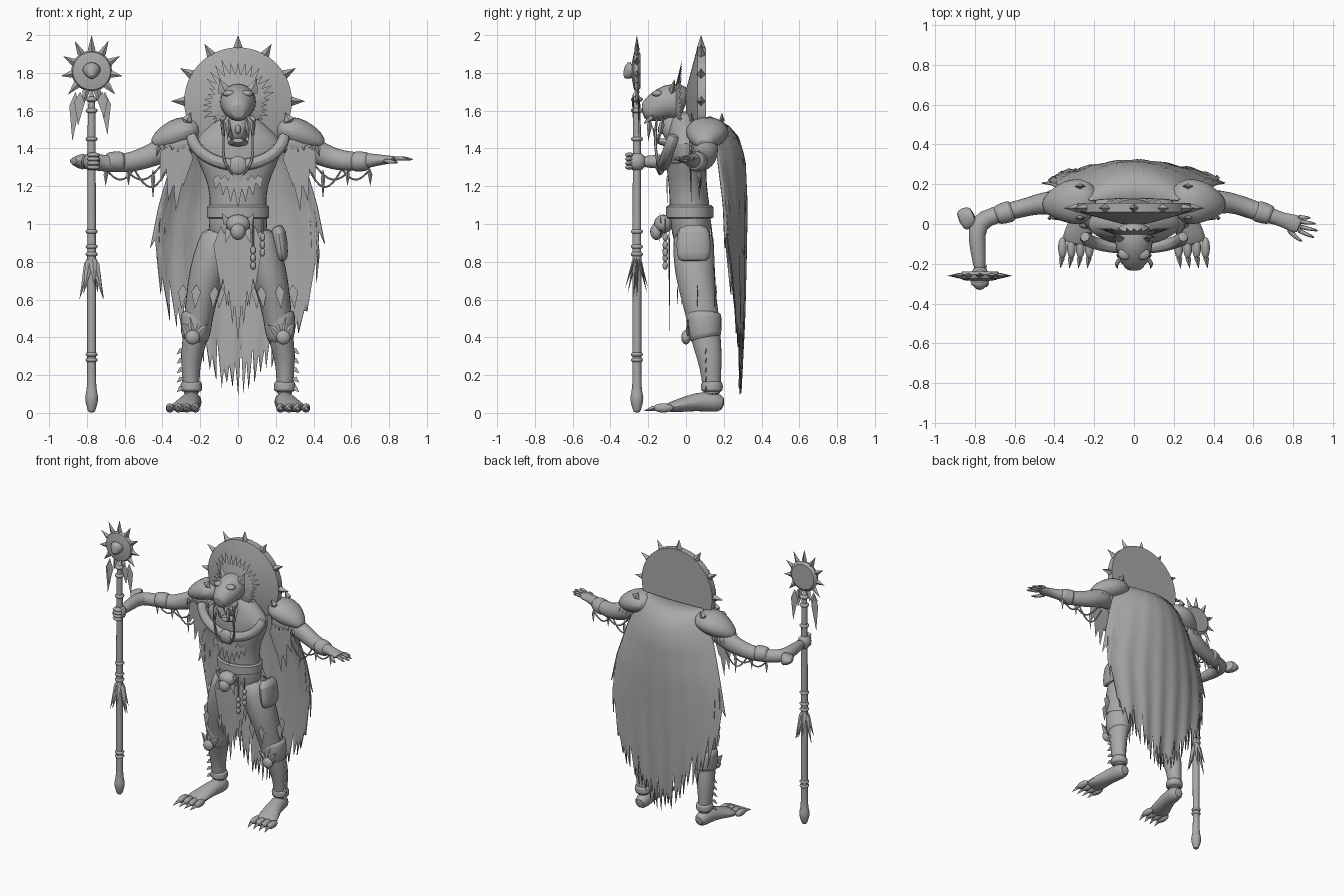
import bpy, bmesh, math, random
from mathutils import Vector, Matrix

random.seed(4)
if "Cube" in bpy.data.objects:
    bpy.data.objects.remove(bpy.data.objects["Cube"])

grey = bpy.data.materials.new("stone grey")
grey.use_nodes = True
tone = (.4, .4, .4, 1)
grey.diffuse_color = tone
grey.node_tree.nodes["Principled BSDF"].inputs["Base Color"].default_value = tone
UP, FRONT = Vector((0, 0, 1)), Vector((0, 1, 0))
parts = []


def finish(name, bm, smooth=0):
    bmesh.ops.recalc_face_normals(bm, faces=bm.faces)
    mesh = bpy.data.meshes.new(name)
    bm.to_mesh(mesh)
    bm.free()
    mesh.materials.append(grey)
    obj = bpy.data.objects.new(name, mesh)
    bpy.context.collection.objects.link(obj)
    if smooth:
        obj.modifiers.new("round", "SUBSURF").levels = smooth
        obj.modifiers["round"].render_levels = smooth
    parts.append(obj)
    return obj


def loft(name, rings, ref=FRONT, sides=12, side=1, smooth=1):
    """Closed tube through rings of (x, y, z, radius across, radius along ref)."""
    bm = bmesh.new()
    points = [Vector((side * r[0], r[1], r[2])) for r in rings]
    loops = []
    for i, p in enumerate(points):
        along = (points[min(i + 1, len(points) - 1)] - points[max(i - 1, 0)]).normalized()
        across = along.cross(ref).normalized()
        other = across.cross(along)
        wide, deep = rings[i][3], rings[i][-1]
        turns = [math.tau * k / sides for k in range(sides)]
        loops.append([bm.verts.new(p + across * wide * math.cos(t) + other * deep * math.sin(t))
                      for t in turns])
    for low, high in zip(loops, loops[1:]):
        for k in range(sides):
            j = (k + 1) % sides
            bm.faces.new((low[k], low[j], high[j], high[k]))
    bm.faces.new(loops[0])
    bm.faces.new(loops[-1])
    return finish(name, bm, smooth)


def blades(name, items, face=FRONT, thin=.12, side=1):
    """Feathers, fangs and spikes: flattened pointed slivers (base, tip, half width)."""
    bm = bmesh.new()
    for base, tip, width in items:
        a, b = [Vector((side * p[0], p[1], p[2])) for p in (base, tip)]
        flat = (b - a).cross(face).normalized()
        deep = flat.cross(b - a).normalized() * width * thin
        mid = a.lerp(b, .3)
        ring = [bm.verts.new(mid + d) for d in (flat * width, deep, -flat * width, -deep)]
        ends = bm.verts.new(a), bm.verts.new(b)
        for k in range(4):
            for end in ends:
                bm.faces.new((ring[k], ring[(k + 1) % 4], end))
    return finish(name, bm)


def blobs(name, items, side=1):
    """Group of ellipsoids given as (centre, radii)."""
    bm = bmesh.new()
    for (x, y, z), radii in items:
        place = Matrix.Translation((side * x, y, z)) @ Matrix.Diagonal((*radii, 1))
        bmesh.ops.create_uvsphere(bm, u_segments=16, v_segments=10, radius=1, matrix=place)
    return finish(name, bm)


def sag(name, a, b, drop, radius=.005, side=1):
    a, b = Vector(a), Vector(b)
    path = [a.lerp(b, t / 8) - UP * drop * math.sin(math.pi * t / 8) for t in range(9)]
    loft(name, [(*p, radius) for p in path], sides=6, side=side, smooth=0)


def look(table, key):
    """Linear lookup in rows sorted by their first value."""
    for low, high in zip(table, table[1:]):
        if key <= high[0]:
            f = max(0, (key - low[0]) / (high[0] - low[0]))
            return [p + (q - p) * f for p, q in zip(low, high)]
    return table[-1]


# Torso, belt and neck
loft("torso", [(0, .03, .84, .1, .08), (0, .03, .96, .17, .11), (0, .02, 1.08, .15, .11),
               (0, .01, 1.2, .155, .1), (0, 0, 1.32, .21, .11), (0, 0, 1.43, .26, .11),
               (0, 0, 1.51, .16, .09), (0, -.01, 1.6, .07, .07)], sides=16)
loft("belt", [(0, .02, z, .155 + b, .115 + b) for z, b in
              ((1.03, 0), (1.035, .01), (1.09, .01), (1.1, 0))], sides=20, smooth=0)
loft("collar", [(.25 * math.cos(t), -.06 - .06 * math.sin(t), 1.48 - .17 * math.sin(t), .035)
                for t in [math.pi * k / 10 for k in range(11)]], sides=8)
blobs("chest_medallion", [((0, -.135, 1.31), (.05, .025, .05))])
blades("chest_feathers", [((.035 * k, -.1, 1.26), (.04 * k, -.1, 1.08 + .035 * abs(k)), .024)
                          for k in range(-3, 4)])

# Beast buckle
blobs("buckle_head", [((0, -.12, 1), (.065, .05, .05)), ((0, -.155, .96), (.04, .035, .045))])
blades("buckle_points", [((s * x, -.13, .99), (s * x * 1.7, -.14, z), .02)
                         for s in (1, -1) for x, z in ((.05, 1.06), (.04, .9))])

# Legs, knees, feet
for s, word in ((1, "left"), (-1, "right")):
    loft(word + "_leg", [(.09, .04, .97, .09, .11), (.12, .04, .88, .105, .115),
                         (.165, .045, .74, .1, .11), (.195, .07, .6, .085, .095),
                         (.21, .09, .5, .08, .09), (.22, .1, .42, .07, .085),
                         (.25, .125, .3, .06, .07), (.25, .135, .18, .045, .05),
                         (.245, .14, .08, .05, .055)], side=s)
    loft(word + "_foot", [(.24, .205, .045, .035, .035), (.24, .15, .06, .055, .06),
                          (.255, .05, .06, .055, .05), (.28, -.05, .035, .075, .035),
                          (.295, -.11, .025, .08, .022)], ref=UP, side=s)
    toes = [.225 + .045 * k for k in range(4)]
    blobs(word + "_toes", [((x, -.12, .026), (.022, .055, .024)) for x in toes], side=s)
    blades(word + "_claws", [((x, -.15, .03), (x + .01, -.225, .01), .015) for x in toes],
           face=UP, thin=1, side=s)
    loft(word + "_ankle_wrap", [(.247, .137, z, r) for z, r in
                                ((.11, .05), (.12, .062), (.16, .06), (.17, .048))], side=s)
    loft(word + "_knee_wrap", [(.215, .095, .54, .08, .09), (.217, .093, .52, .092, .1),
                               (.225, .1, .4, .08, .092), (.23, .105, .38, .068, .08)], side=s)
    blobs(word + "_knee_boss", [((.24, 0, .4), (.038, .025, .038))], side=s)
    blades(word + "_knee_petals", [((.24, .01, .4), (.235 + .1 * math.sin(a), .01,
                                    .4 + .11 * math.cos(a)), .03)
                                   for a in (-.9, -.35, .2, .75)], thin=.4, side=s)
    blades(word + "_thigh_fringe", [((.19 + .1 * math.cos(a), .06 + .11 * math.sin(a), .68),
                                     (.2 + .1 * math.cos(a), .06 + .11 * math.sin(a), .55), .025)
                                    for a in range(6)], side=s)
    blades(word + "_shin_fringe", [((.29, .11, .14 + .05 * k), (.325, .1, .11 + .05 * k), .014)
                                   for k in range(5)], side=s)

# Loincloth, hip pouch and hanging charms
blades("loincloth", [((.03 * k, -.09, .99), (.03 * k, -.085, .38 + .09 * abs(k)), .04)
                     for k in range(-3, 4)])
blades("rear_cloth", [((.05 * k, .13, 1.03), (.05 * k, .16, .5 + .06 * abs(k)), .05)
                      for k in range(-2, 3)])
loft("hip_pouch", [(.2, .04, .99, .025, .06), (.215, .04, .97, .045, .095),
                   (.23, .04, .83, .04, .095), (.235, .04, .8, .02, .08)])
for x, z in ((.08, .78), (.13, .85)):
    loft("charm_cord", [(x, -.11, 1.03, .005), (x, -.11, z, .005)], sides=6, smooth=0)
    blobs("charm_beads", [((x, -.11, z + .04 * k), (.014, .014, .022)) for k in range(3)])

# Arms
loft("left_arm", [(.22, .06, 1.44, .07), (.34, .1, 1.42, .075), (.44, .115, 1.37, .06, .065),
                  (.52, .1, 1.34, .05, .058), (.6, .07, 1.33, .052, .055),
                  (.68, .045, 1.335, .042), (.75, .02, 1.34, .035, .03),
                  (.8, .005, 1.34, .048, .022), (.84, -.01, 1.345, .045, .016)], ref=UP)
for y, reach, end in ((.035, .07, .03), (.015, .1, .0), (-.01, .11, -.035), (-.03, .09, -.07)):
    loft("left_finger", [(.82, y, 1.345, .014), (.82 + reach / 2, (y + end) / 2, 1.35, .012),
                         (.82 + reach, end, 1.34, .005)], ref=UP, sides=8)
loft("left_thumb", [(.77, -.02, 1.335, .016), (.81, -.065, 1.33, .013),
                    (.85, -.09, 1.325, .005)], ref=UP, sides=8)
loft("right_arm", [(-.22, .06, 1.44, .07), (-.34, .1, 1.42, .075), (-.44, .11, 1.37, .06, .065),
                   (-.52, .09, 1.34, .048, .058), (-.6, .07, 1.32, .046, .052),
                   (-.7, .045, 1.32, .045), (-.79, .01, 1.33, .055, .045),
                   (-.79, -.09, 1.33, .045), (-.78, -.17, 1.33, .035),
                   (-.775, -.24, 1.33, .032)], ref=UP)
blobs("right_fist", [((-.775, -.26, 1.33), (.045, .05, .05))] +
      [((-.765, -.3, 1.3 + .022 * k), (.035, .022, .013)) for k in range(4)])
loft("right_elbow_guard", [(-.8, .045, 1.33, .05), (-.84, .03, 1.33, .06, .04),
                           (-.88, .01, 1.335, .055, .015)], ref=UP)

# Wrist wraps, arm chains and tassels
for s, word in ((1, "left"), (-1, "right")):
    loft(word + "_wrist_wrap", [(.61, .068, 1.33, .045), (.615, .066, 1.33, .06),
                                (.69, .044, 1.332, .052), (.695, .042, 1.332, .04)],
         ref=UP, side=s)
    for a, b, drop in ((.36, .55, .11), (.4, .6, .07), (.53, .7, .07)):
        sag(word + "_chain", (a, .08, 1.32), (b, .07, 1.29), drop, side=s)
    blades(word + "_tassels", [((x, .07, 1.29), (x, .07, z), .012) for x, z in
                               ((.45, 1.13), (.58, 1.2), (.7, 1.2))], thin=1, side=s)
    # Beast-head shoulder guards
    loft(word + "_pauldron", [(.19, .1, 1.5, .06, .04), (.23, .11, 1.5, .11, .07),
                              (.3, .115, 1.49, .125, .085), (.37, .105, 1.46, .1, .075),
                              (.42, .095, 1.44, .065, .05), (.455, .09, 1.42, .035, .025)],
         ref=UP, side=s)
    blades(word + "_pauldron_teeth", [((.33 + .03 * k, y, 1.42), (.34 + .03 * k, y, 1.36), .014)
                                      for k in range(4) for y in (.03, .16)], thin=.8, side=s)
    blades(word + "_pauldron_ears", [((.28, y, 1.53), (.25, y, 1.59), .03)
                                     for y in (.03, .19)], thin=.5, side=s)
    blades(word + "_shoulder_feathers", [((.27 + .03 * k, .02, 1.42),
                                          (.33 + .04 * (k - 1), .03, z), .04)
                                         for k, z in enumerate((1.2, 1.07, 1.12, 1.24))], side=s)
    # Cords from the helmet to the medallion
    loft(word + "_necklace_cord", [(.085, -.15, 1.58, .008), (.075, -.17, 1.45, .008),
                                   (.085, -.15, 1.33, .008), (.02, -.14, 1.25, .008)],
         sides=8, side=s)
    # Helmet ears and fangs
    blades(word + "_helmet_ear", [((.06, -.08, 1.68), (.1, -.06, 1.77), .035)], thin=.5, side=s)
    blades(word + "_fangs", [((.05, -.19, 1.56), (.055, -.2, 1.44), .015),
                             ((.035, -.15, 1.44), (.04, -.18, 1.52), .012),
                             ((.08, -.12, 1.57), (.075, -.15, 1.42), .015)], thin=1, side=s)
    loft(word + "_tusk", [(.06, -.17, 1.57, .016), (.095, -.2, 1.55, .013),
                          (.08, -.225, 1.53, .004)], sides=8, side=s)

# Beast helmet with the wearer's face inside the jaws
blobs("face", [((0, -.06, 1.51), (.06, .07, .08)), ((0, -.13, 1.5), (.015, .02, .025))])
loft("helmet_head", [(0, .0, 1.63, .06, .08), (0, -.04, 1.645, .1, .11),
                     (0, -.1, 1.65, .1, .095), (0, -.15, 1.62, .085, .085),
                     (0, -.2, 1.6, .062, .065), (0, -.235, 1.595, .04, .04)], ref=UP)
blobs("helmet_brows", [((s * .045, -.15, 1.69), (.035, .03, .018)) for s in (1, -1)])
loft("helmet_jaw", [(0, -.05, 1.43, .07, .03), (0, -.12, 1.43, .055, .02),
                    (0, -.16, 1.445, .03, .015)], ref=UP)

# Ruff of feathers round the helmet
ruff = []
for k in range(27):
    a = math.radians(-40 + 260 * k / 26)
    reach = random.uniform(.15, .2) + .07 * max(0, math.sin(a)) ** 2
    ruff.append(((.06 * math.cos(a), -.06, 1.63 + .06 * math.sin(a)),
                 (reach * math.cos(a), -.02, 1.63 + reach * math.sin(a)), .024))
blades("feather_ruff", ruff, thin=.2)

# Sun disc behind the head
loft("sun_disc", [(0, y, 1.65, r) for y, r in
                  ((0, .06), (.06, .285), (.105, .285), (.105, .25), (.09, .245))],
     ref=UP, sides=48, smooth=0)
angles = [math.radians(a) for a in range(0, 181, 30)]
blades("disc_spikes", [((.25 * math.cos(a), .08, 1.65 + .25 * math.sin(a)),
                        (.355 * math.cos(a), .08, 1.65 + .35 * math.sin(a)), .026)
                       for a in angles], thin=.9)

# Ragged cape: rows of (height, half width, edge y, centre y)
shape = [(.05, .36, .27, .285), (.5, .43, .25, .31), (.85, .47, .21, .32), (1.1, .42, .2, .325),
         (1.34, .35, .17, .315), (1.46, .3, .15, .28), (1.53, .26, .14, .22), (1.57, .22, .12, .13)]
hem = [(0, .07), (.3, .15), (.5, .25), (.75, .36), (.9, .55), (1, .82)]
bm = bmesh.new()
columns = []
for i in range(53):
    u = i / 26 - 1
    low = look(hem, abs(u))[1] + (random.uniform(.1, .3) if i % 2 else random.uniform(0, .08))
    column = []
    for j in range(25):
        z = 1.57 - (1.57 - low) * j / 24
        _, wide, edge, back = look(shape, z)
        fold = .006 * math.sin(u * 22) * j / 24
        column.append(bm.verts.new((u * wide, edge + (back - edge) * (1 - u * u) + fold, z)))
    columns.append(column)
for a, b in zip(columns, columns[1:]):
    for j in range(24):
        bm.faces.new((a[j], a[j + 1], b[j + 1], b[j]))
cape = finish("cape", bm)
cape.modifiers.new("cloth", "SOLIDIFY").thickness = .006

# Staff with sun head, bindings, leaves and feathers
SX, SY = -.775, -.26
loft("staff_shaft", [(SX, SY, z, r) for z, r in
                     ((0, .018), (.02, .022), (.06, .037), (.1, .035), (.12, .024), (.3, .024),
                      (.6, .025), (.9, .024), (1.2, .023), (1.5, .022), (1.72, .02))])
for z in (.28, .31, .84, .88, .96, 1.45, 1.6, 1.66):
    blobs("staff_binding", [((SX, SY, z), (.032, .032, .016))])
blades("staff_leaves", [((SX, SY, .86), (SX + .065 * math.cos(a), SY + .065 * math.sin(a),
                         .6 + .03 * (a % 3)), .022) for a in range(7)], thin=.4)
loft("staff_sun", [(SX, y, 1.81, r) for y, r in
                   ((-.285, .05), (-.275, .1), (-.255, .108), (-.24, .09))],
     ref=UP, sides=24, smooth=0)
loft("staff_beak", [(SX, -.27, 1.82, .06), (SX, -.3, 1.81, .045), (SX, -.325, 1.77, .012)],
     ref=UP)
rays = [math.pi / 2 + math.tau * k / 11 for k in range(11)]
blades("staff_rays", [((SX + .08 * math.cos(a), SY, 1.81 + .08 * math.sin(a)),
                       (SX + .165 * math.cos(a), SY, 1.81 + .19 * math.sin(a)), .02)
                      for a in rays], thin=.7)
blades("staff_feathers", [((SX + x, SY + y, 1.7), (SX + x * 1.2, SY + y, z), .028) for x, y, z in
                          ((-.085, .01, 1.44), (-.06, -.02, 1.52), (.07, .01, 1.47),
                           (.055, -.02, 1.56))], thin=.2)

# Smooth shading with crisp edges
bpy.ops.object.select_all(action="DESELECT")
for obj in parts:
    obj.select_set(True)
bpy.context.view_layer.objects.active = parts[0]
bpy.ops.object.shade_smooth_by_angle(angle=math.radians(40))
